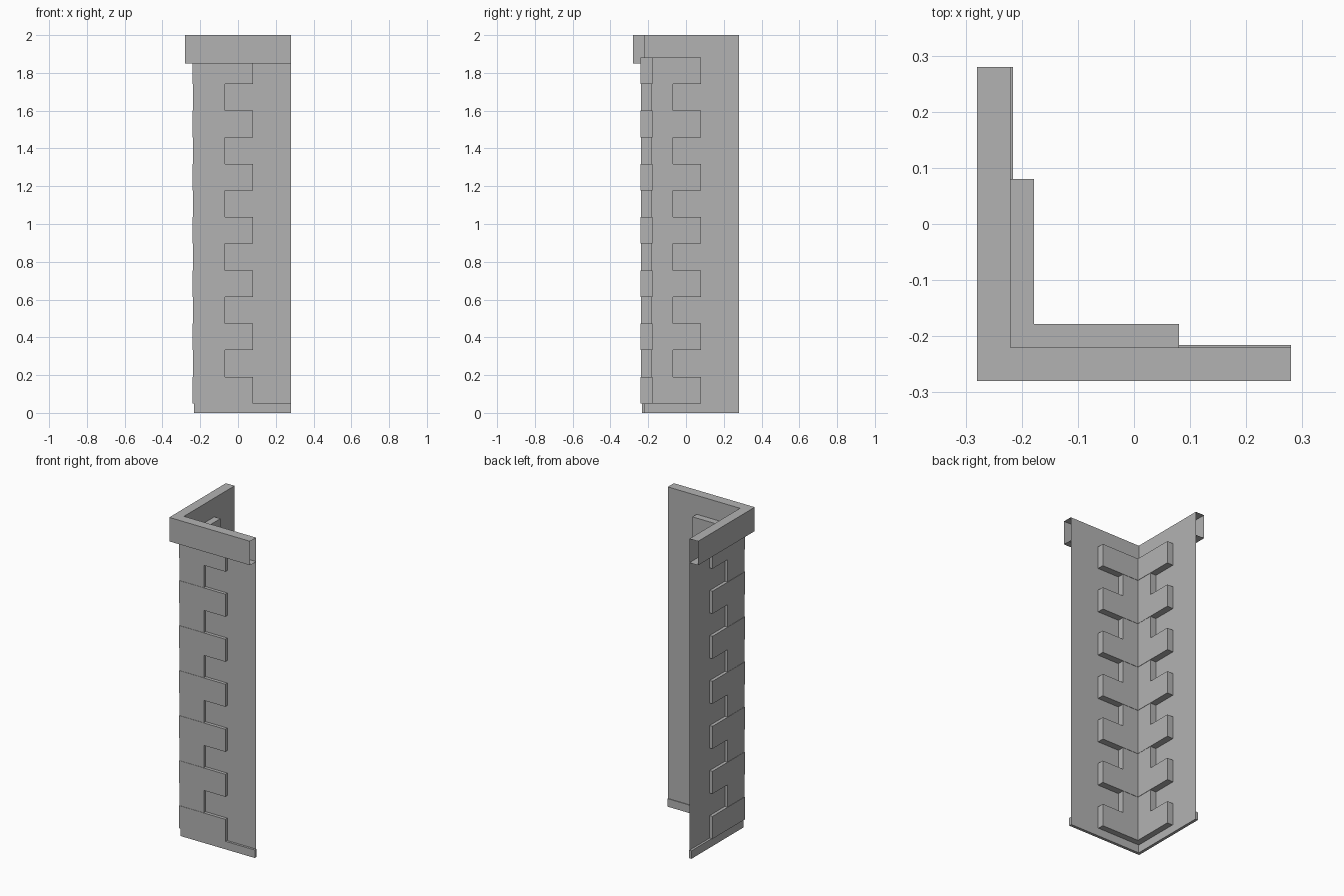
import bpy
import bmesh

cube = bpy.data.objects.get("Cube")
if cube:
    bpy.data.objects.remove(cube, do_unlink=True)

GREY = (0.45, 0.45, 0.45, 1.0)
stone = bpy.data.materials.new("grey_stone")
stone.diffuse_color = GREY
stone.use_nodes = True
stone.node_tree.nodes["Principled BSDF"].inputs["Base Color"].default_value = GREY

END = 0.28     # far end of both wings
WALL = -0.22   # plane of the thin wall


def corner_sweep(name, section, end=END, closed=False):
    """Sweep an (offset, height) section round the corner along both wings."""
    bm = bmesh.new()
    rails = [[bm.verts.new(p) for p in ((end, o, z), (o, o, z), (o, end, z))]
             for o, z in section]
    pairs = list(zip(rails, rails[1:]))
    if closed:
        pairs.append((rails[-1], rails[0]))
    for a, b in pairs:
        for i in range(2):
            bm.faces.new((a[i], b[i], b[i + 1], a[i + 1]))
    if closed:
        bm.faces.new([r[0] for r in rails])
        bm.faces.new([r[2] for r in rails])
        bmesh.ops.recalc_face_normals(bm, faces=bm.faces[:])
    mesh = bpy.data.meshes.new(name)
    bm.to_mesh(mesh)
    bm.free()
    mesh.materials.append(stone)
    obj = bpy.data.objects.new(name, mesh)
    bpy.context.collection.objects.link(obj)
    return obj


def corner_block(name, outer, inner, z0, z1, end=END):
    """Solid L-shaped block."""
    section = [(inner, z0), (outer, z0), (outer, z1), (inner, z1)]
    return corner_sweep(name, section, end, closed=True)


# Thin wall sheet and hollow, open-ended cornice
corner_sweep("wall", [(WALL, 0), (WALL, 2)])
corner_sweep("cornice", [(WALL, 1.85), (-0.28, 1.85), (-0.28, 2), (WALL, 2)])

# Plinth along the foot
corner_block("plinth", -0.234, -0.216, 0, 0.05)

# Alternating long and short corner stones
COUNT, BOTTOM, TOP = 13, 0.05, 1.882
step = (TOP - BOTTOM) / COUNT
for i in range(COUNT):
    z = BOTTOM + i * step
    if i % 2 == 0:
        corner_block(f"long_quoin_{i}", -0.24, -0.178, z, z + step, end=0.08)
    else:
        corner_block(f"short_quoin_{i}", -0.238, -0.18, z, z + step, end=-0.07)
